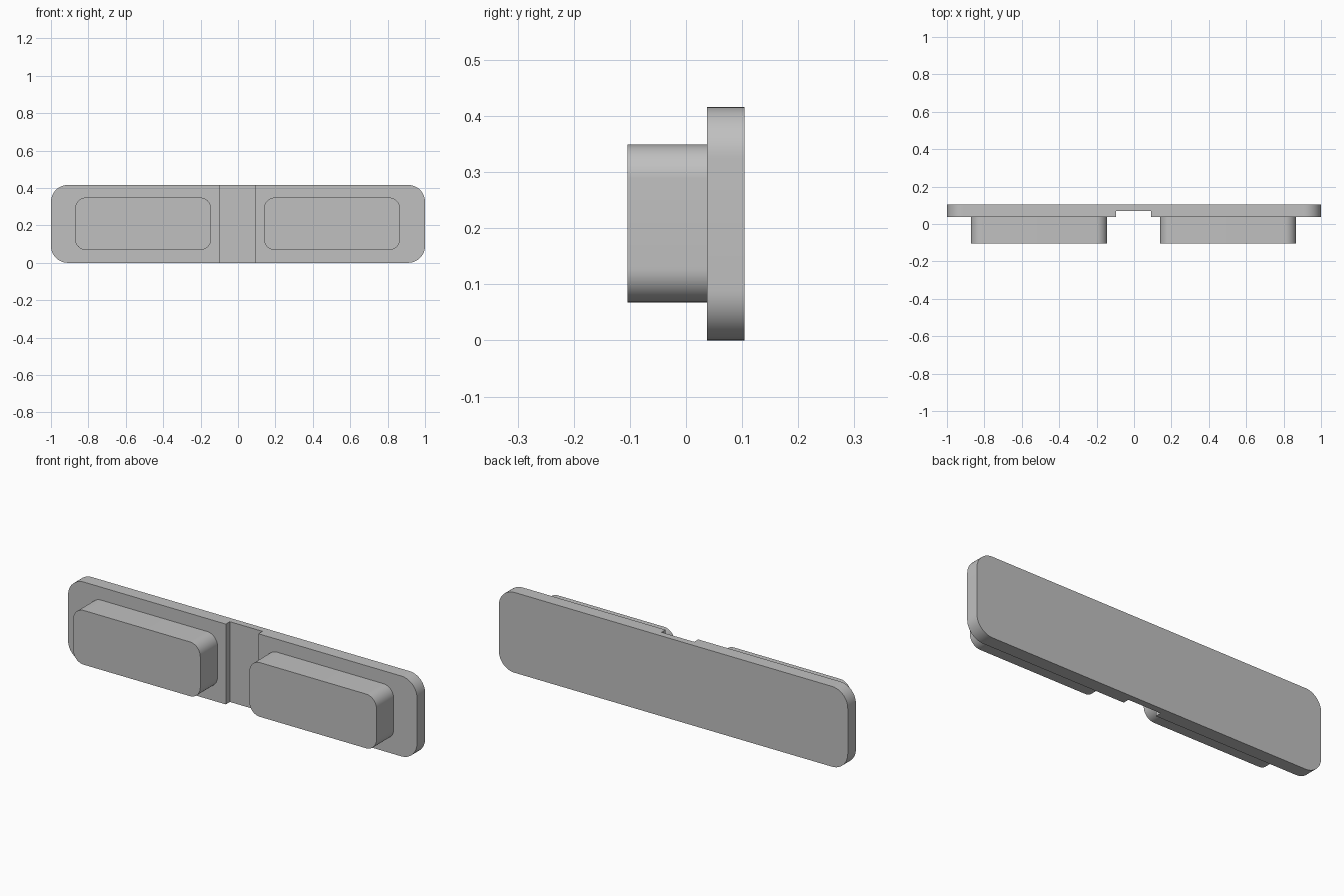
import bpy
import math

cube = bpy.data.objects.get("Cube")
if cube:
    bpy.data.objects.remove(cube, do_unlink=True)

GREY = (0.53, 0.53, 0.53, 1.0)
grey = bpy.data.materials.new("plain grey")
grey.use_nodes = True
grey.diffuse_color = GREY
grey.node_tree.nodes["Principled BSDF"].inputs["Base Color"].default_value = GREY


def rounded_block(name, x_range, y_range, z_range, radius, steps=12):
    """Rounded rectangle in the xz plane, extruded along y."""
    (x0, x1), (y0, y1), (z0, z1) = x_range, y_range, z_range
    corners = [(x1 - radius, z1 - radius), (x0 + radius, z1 - radius),
               (x0 + radius, z0 + radius), (x1 - radius, z0 + radius)]
    outline = []
    for quarter, (cx, cz) in enumerate(corners):
        for i in range(steps + 1):
            a = (quarter + i / steps) * math.pi / 2
            outline.append((cx + radius * math.cos(a), cz + radius * math.sin(a)))
    n = len(outline)
    verts = [(x, y, z) for y in (y0, y1) for x, z in outline]
    faces = [tuple(range(n)), tuple(reversed(range(n, 2 * n)))]
    faces += [(i, i + n, (i + 1) % n + n, (i + 1) % n) for i in range(n)]
    mesh = bpy.data.meshes.new(name)
    mesh.from_pydata(verts, [], faces)
    mesh.materials.append(grey)
    obj = bpy.data.objects.new(name, mesh)
    bpy.context.collection.objects.link(obj)
    return obj


def activate(obj):
    bpy.ops.object.select_all(action='DESELECT')
    obj.select_set(True)
    bpy.context.view_layer.objects.active = obj


# Back plate with a shallow vertical channel across its front
plate = rounded_block("back_plate", (-1, 1), (0.037, 0.104), (0, 0.416), 0.09)
bpy.ops.mesh.primitive_cube_add(size=1, location=(-0.0025, 0.02, 0.208))
cutter = bpy.context.object
cutter.name = "channel_cutter"
cutter.scale = (0.187, 0.1, 0.6)
cutter.hide_render = True
cutter.data.materials.append(grey)

activate(plate)
channel = plate.modifiers.new("channel", 'BOOLEAN')
channel.operation = 'DIFFERENCE'
channel.solver = 'EXACT'
channel.object = cutter
bpy.ops.object.modifier_apply(modifier=channel.name)
bpy.data.objects.remove(cutter, do_unlink=True)

# Two raised pads on the front
parts = [plate]
for name, centre in (("left_pad", 0.5025), ("right_pad", -0.5075)):
    parts.append(rounded_block(name, (centre - 0.364, centre + 0.364),
                               (-0.104, 0.037), (0.068, 0.349), 0.06))

for part in parts:
    activate(part)
    bpy.ops.object.shade_smooth_by_angle(angle=math.radians(30))
